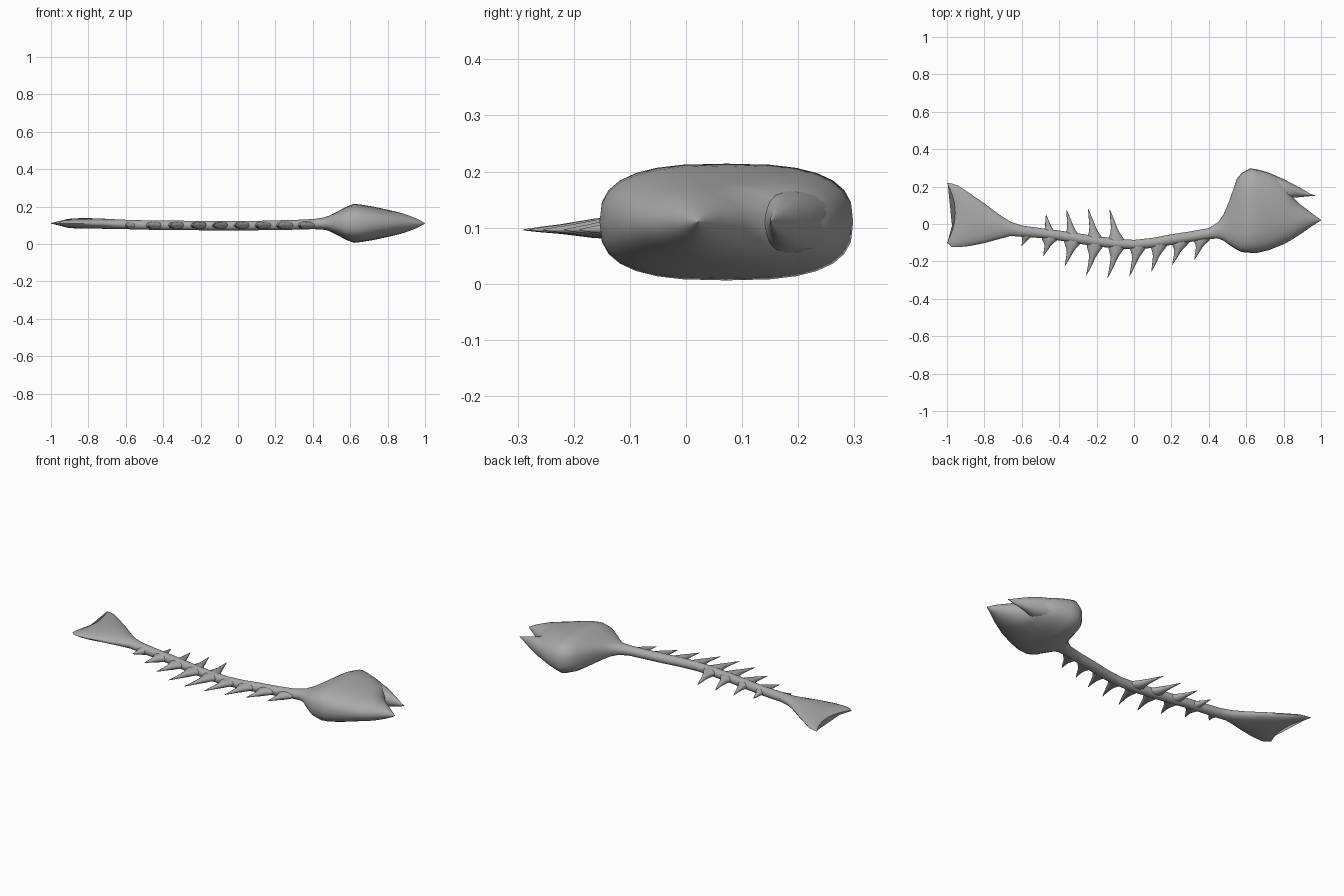
import bpy
import bmesh
from math import cos, sin, pi
from mathutils import Vector

cube = bpy.data.objects.get("Cube")
if cube:
    bpy.data.objects.remove(cube)

bone = bpy.data.materials.new("grey bone")
bone.use_nodes = True
colour = (0.4, 0.4, 0.4, 1)
bone.diffuse_color = colour
bone.node_tree.nodes["Principled BSDF"].inputs["Base Color"].default_value = colour


def power(value, p):
    return abs(value) ** p * (1 if value >= 0 else -1)


def loft(name, rings, sides=20):
    """Skin rings of (centre, across, half thickness, boxiness, notch)."""
    bm = bmesh.new()
    loops = []
    for centre, across, thick, box, notch in rings:
        loop = []
        for i in range(sides):
            a = 2 * pi * i / sides
            u, w = power(cos(a), 2 / box), power(sin(a), 2 / box)
            shift = Vector((notch * (1 - u * u), 0, thick * w))
            loop.append(bm.verts.new(centre + across * u + shift))
        loops.append(loop)
    for a, b in zip(loops, loops[1:]):
        for i in range(sides):
            j = (i + 1) % sides
            bm.faces.new((a[i], a[j], b[j], b[i]))
    bm.faces.new(loops[0])
    bm.faces.new(loops[-1])
    bmesh.ops.recalc_face_normals(bm, faces=bm.faces)
    mesh = bpy.data.meshes.new(name)
    bm.to_mesh(mesh)
    bm.free()
    obj = bpy.data.objects.new(name, mesh)
    bpy.context.collection.objects.link(obj)
    mesh.materials.append(bone)
    bpy.ops.object.select_all(action="DESELECT")
    obj.select_set(True)
    bpy.context.view_layer.objects.active = obj
    bpy.ops.object.shade_smooth_by_angle(angle=0.9)
    return obj


def section(x, low, high, z, thick, box=2, notch=0):
    return (Vector((x, (low + high) / 2, z)), Vector((0, (high - low) / 2, 0)),
            thick, box, notch)


# Tail fin, with a concave trailing edge
loft("tail_fin", [
    section(-1, -.10, .22, .11, .008, 2, .045),
    section(-.975, -.122, .217, .11, .017, 2, .04),
    section(-.94, -.124, .205, .11, .023, 2, .025),
    section(-.88, -.118, .165, .11, .027, 2, .01),
    section(-.8, -.102, .11, .11, .028),
    section(-.72, -.08, .05, .108, .027),
    section(-.66, -.064, .012, .106, .026),
    section(-.6, -.068, -.008, .104, .025)])

# Spine and head, running into the lower jaw
loft("spine_and_head", [
    section(-.6, -.068, -.008, .104, .025),
    section(-.5, -.075, -.022, .101, .025),
    section(-.4, -.088, -.035, .1, .025),
    section(-.3, -.105, -.05, .099, .025),
    section(-.2, -.12, -.065, .098, .025),
    section(-.1, -.13, -.078, .097, .025),
    section(0, -.135, -.085, .097, .025),
    section(.1, -.128, -.074, .098, .025),
    section(.2, -.112, -.055, .1, .026),
    section(.3, -.096, -.04, .102, .026),
    section(.4, -.08, -.022, .106, .027),
    section(.45, -.078, .01, .108, .031, 2.1),
    section(.48, -.09, .055, .11, .038, 2.3),
    section(.51, -.112, .125, .11, .052, 2.6),
    section(.55, -.138, .242, .11, .073, 2.8),
    section(.575, -.15, .272, .11, .087, 2.9),
    section(.62, -.154, .298, .11, .104, 2.8),
    section(.66, -.154, .292, .11, .1, 2.7),
    section(.72, -.14, .275, .11, .09, 2.5),
    section(.8, -.108, .24, .11, .073, 2.3),
    section(.83, -.092, .185, .11, .066, 2.1),
    section(.855, -.077, .138, .11, .06),
    section(.89, -.055, .104, .11, .05),
    section(.95, -.012, .058, .11, .028),
    section(.985, .01, .033, .11, .01),
    section(1, .02, .022, .11, .001)], 28)

# Upper jaw, growing out of the head
loft("upper_jaw", [
    section(.72, .09, .273, .11, .06, 2.5),
    section(.8, .115, .24, .11, .056, 2.3),
    section(.85, .14, .214, .11, .043),
    section(.9, .145, .187, .11, .026),
    section(.945, .149, .16, .11, .01),
    section(.97, .15, .152, .11, .001)])


def spine_y(x):
    return -.108 + .3 * (x - .02) ** 2 if x > 0 else -.108 + .19 * x * x


def rib(name, base_x, tip):
    """Backward-curving spike with a flared root."""
    root = Vector((base_x, spine_y(base_x), .1))
    tip = Vector((tip[0], tip[1], .096))
    bend = Vector((base_x - .016, (root.y + tip.y) / 2, .098))
    rings = []
    for t, wide, thick in ((0, .05, .02), (.18, .038, .02), (.32, .025, .018),
                           (.46, .017, .014), (.64, .012, .009),
                           (.84, .006, .005), (1, .001, .001)):
        centre = root * (1 - t) ** 2 + bend * 2 * t * (1 - t) + tip * t * t
        rings.append((centre, Vector((wide, 0, 0)), thick, 2, 0))
    loft(name, rings, 10)


# Ribs on both edges of the spine
upper = [(-.445, (-.47, .05)), (-.325, (-.36, .075)),
         (-.205, (-.245, .08)), (-.09, (-.13, .078))]
lower = [(-.565, (-.6, -.117)), (-.445, (-.485, -.17)), (-.325, (-.37, -.225)),
         (-.205, (-.255, -.275)), (-.09, (-.142, -.29)), (.025, (-.025, -.28)),
         (.135, (.093, -.255)), (.25, (.205, -.217)), (.365, (.323, -.19))]
for side, ribs in (("upper", upper), ("lower", lower)):
    for n, (base_x, tip) in enumerate(ribs):
        rib(f"{side}_rib_{n + 1}", base_x, tip)
